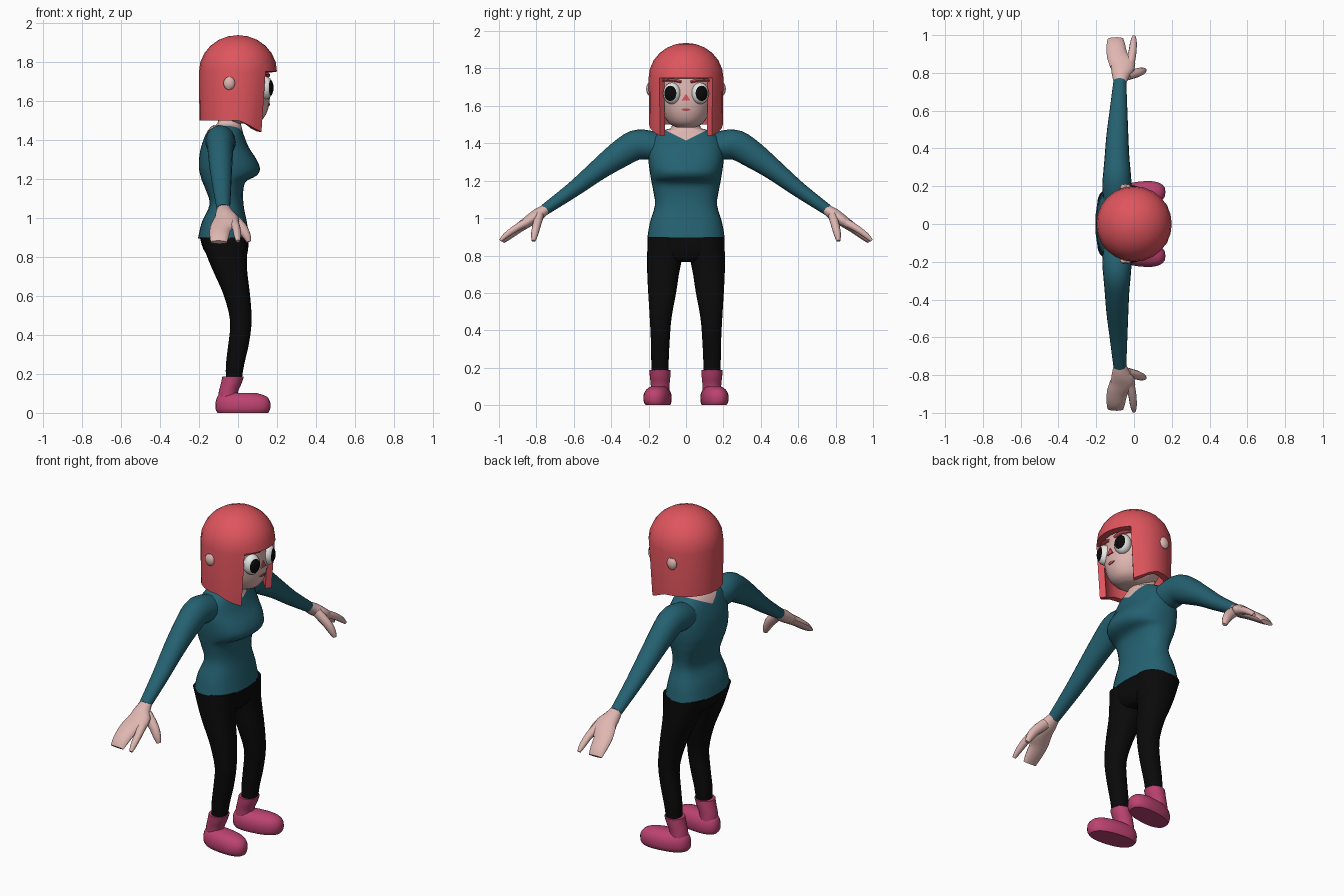
import bpy, bmesh, math
from mathutils import Vector, Matrix

if "Cube" in bpy.data.objects:
    bpy.data.objects.remove(bpy.data.objects["Cube"])


def material(name, rgb):
    m = bpy.data.materials.new(name)
    m.diffuse_color = (*rgb, 1)
    m.use_nodes = True
    m.node_tree.nodes["Principled BSDF"].inputs["Base Color"].default_value = m.diffuse_color
    return m


RED = material("hair red", (0.74, 0.09, 0.11))
SKIN = material("skin", (0.74, 0.47, 0.44))
TEAL = material("sweater teal", (0.018, 0.12, 0.165))
BLACK = material("black", (0.003, 0.003, 0.003))
PINK = material("boot pink", (0.50, 0.055, 0.16))
WHITE = material("eye white", (0.82, 0.82, 0.80))
LIP = material("lip red", (0.55, 0.08, 0.09))


def finish(name, bm, mats, mirror=False, angle=50, thickness=0):
    """Turn a bmesh into a smooth-shaded object, optionally mirrored over y = 0."""
    bmesh.ops.recalc_face_normals(bm, faces=bm.faces)
    me = bpy.data.meshes.new(name)
    bm.to_mesh(me)
    bm.free()
    for m in mats:
        me.materials.append(m)
    ob = bpy.data.objects.new(name, me)
    bpy.context.collection.objects.link(ob)
    bpy.ops.object.select_all(action='DESELECT')
    ob.select_set(True)
    bpy.context.view_layer.objects.active = ob
    if thickness:
        s = ob.modifiers.new("shell", 'SOLIDIFY')
        s.thickness, s.offset = thickness, -1
        bpy.ops.object.modifier_apply(modifier=s.name)
    bpy.ops.object.shade_smooth_by_angle(angle=math.radians(angle))
    if mirror:
        m = ob.modifiers.new("mirror", 'MIRROR')
        m.use_axis = (False, True, False)
    return ob


def smooth_rows(rows, steps):
    """Catmull-Rom interpolation between rows of section numbers."""
    out = []
    for i in range(len(rows) - 1):
        p0, p1 = rows[max(i - 1, 0)], rows[i]
        p2, p3 = rows[i + 1], rows[min(i + 2, len(rows) - 1)]
        for k in range(steps):
            t = k / steps
            out.append([0.5 * (2 * b + (c - a) * t + (2 * a - 5 * b + 4 * c - d) * t * t
                               + (3 * b - a - 3 * c + d) * t ** 3)
                        for a, b, c, d in zip(p0, p1, p2, p3)])
    return out + [list(rows[-1])]


def skin_rings(rings):
    bm = bmesh.new()
    vs = [[bm.verts.new(p) for p in r] for r in rings]
    n = len(vs[0])
    for a, b in zip(vs, vs[1:]):
        for i in range(n):
            bm.faces.new((a[i], a[(i + 1) % n], b[(i + 1) % n], b[i]))
    bm.faces.new(vs[0])
    bm.faces.new(vs[-1])
    return bm


def stack(rows, n=24, power=2.0, slant=0.0, steps=3, split=None):
    """Horizontal rings; each row is (z, xmin, xmax, ymin, ymax)."""
    rings = []
    for z, x0, x1, y0, y1 in smooth_rows(rows, steps):
        cx = (x0 + x1) / 2 if split is None else split
        ring = []
        for i in range(n):
            a = 2 * math.pi * i / n
            c, s = math.cos(a), math.sin(a)
            c = math.copysign(abs(c) ** (2 / power), c)
            s = math.copysign(abs(s) ** (2 / power), s)
            x = cx + c * ((x1 - cx) if c > 0 else (cx - x0))
            ring.append((x, (y0 + y1) / 2 + s * (y1 - y0) / 2 + slant * x, z))
        rings.append(ring)
    return skin_rings(rings)


def tube(rows, n=14, steps=3):
    """Rings across a path; each row is (x, y, z, half width along x, half thickness)."""
    rows = smooth_rows(rows, steps)
    pts = [Vector(r[:3]) for r in rows]
    rings = []
    for i, r in enumerate(rows):
        t = (pts[min(i + 1, len(pts) - 1)] - pts[max(i - 1, 0)]).normalized()
        side = Vector((1, 0, 0))
        side = (side - t * side.dot(t)).normalized()
        up = t.cross(side)
        rings.append([pts[i] + side * r[3] * math.cos(2 * math.pi * k / n)
                      + up * r[4] * math.sin(2 * math.pi * k / n) for k in range(n)])
    return skin_rings(rings)


def sym(rows):
    return [(z, a, b, -w, w) for z, a, b, w in rows]


# Sweater and neck: one body, cut along a V neckline and coloured above it
bm = stack(sym([(0.895, -0.205, 0.06, 0.207), (0.98, -0.185, 0.045, 0.192),
                (1.07, -0.145, 0.028, 0.166), (1.15, -0.168, 0.028, 0.176),
                (1.19, -0.185, 0.045, 0.184), (1.215, -0.192, 0.093, 0.188),
                (1.25, -0.20, 0.113, 0.194), (1.30, -0.20, 0.095, 0.20),
                (1.36, -0.19, 0.056, 0.20), (1.43, -0.165, 0.028, 0.178),
                (1.47, -0.135, 0.018, 0.118), (1.485, -0.105, 0.015, 0.078),
                (1.55, -0.095, 0.015, 0.07)]), n=32, power=2.4, split=-0.08)
for s in (-1, 1):
    bmesh.ops.bisect_plane(bm, geom=bm.verts[:] + bm.edges[:] + bm.faces[:],
                           plane_co=(0, 0, 1.415), plane_no=(0, 0.5 * s, -1))
for f in bm.faces:
    c = f.calc_center_median()
    f.material_index = int(c.z > 1.415 + 0.5 * abs(c.y))
finish("sweater_and_neck", bm, [TEAL, SKIN])

# Sleeves
finish("sleeve", tube([(-0.085, 0.12, 1.375, 0.075, 0.07), (-0.09, 0.20, 1.39, 0.078, 0.078),
                       (-0.09, 0.27, 1.39, 0.073, 0.08), (-0.09, 0.36, 1.337, 0.065, 0.072),
                       (-0.088, 0.47, 1.257, 0.058, 0.056), (-0.082, 0.60, 1.155, 0.047, 0.042),
                       (-0.075, 0.755, 1.045, 0.034, 0.03)], n=20), [TEAL], mirror=True)

# Hands: mitten, index finger and thumb
finish("palm_and_fingers", tube([(-0.075, 0.73, 1.06, 0.028, 0.024), (-0.07, 0.79, 1.02, 0.048, 0.034),
                                 (-0.06, 0.84, 0.985, 0.068, 0.031), (-0.088, 0.89, 0.95, 0.056, 0.026),
                                 (-0.096, 0.95, 0.905, 0.049, 0.022),
                                 (-0.098, 0.98, 0.875, 0.042, 0.012)]), [SKIN], mirror=True)
finish("index_finger", tube([(-0.03, 0.83, 0.988, 0.03, 0.025), (-0.01, 0.90, 0.952, 0.022, 0.02),
                             (-0.003, 0.96, 0.91, 0.018, 0.016),
                             (0.0, 0.992, 0.88, 0.010, 0.009)], n=10), [SKIN], mirror=True)
finish("thumb", tube([(-0.04, 0.785, 1.01, 0.03, 0.025), (0.015, 0.80, 0.955, 0.028, 0.023),
                      (0.043, 0.81, 0.91, 0.022, 0.019),
                      (0.056, 0.815, 0.878, 0.012, 0.010)], n=10), [SKIN], mirror=True)

# Trousers
finish("trouser_seat", stack(sym([(0.765, -0.10, 0.02, 0.07), (0.79, -0.14, 0.04, 0.14),
                                  (0.84, -0.178, 0.052, 0.19), (0.91, -0.198, 0.055, 0.20)]),
                             power=2.4), [BLACK])
finish("trouser_leg", stack([(0.165, -0.062, 0.018, 0.095, 0.184), (0.25, -0.062, 0.032, 0.092, 0.186),
                             (0.35, -0.05, 0.055, 0.087, 0.188), (0.47, -0.04, 0.07, 0.077, 0.194),
                             (0.60, -0.072, 0.062, 0.053, 0.202), (0.70, -0.115, 0.05, 0.038, 0.207),
                             (0.78, -0.15, 0.045, 0.022, 0.208), (0.90, -0.195, 0.052, 0.005, 0.205)],
                            power=2.3), [BLACK], mirror=True)

# Boots
finish("boot_shaft", stack([(0.04, -0.105, 0.0, 0.085, 0.19), (0.10, -0.10, -0.002, 0.088, 0.188),
                            (0.15, -0.088, 0.018, 0.084, 0.193), (0.187, -0.08, 0.03, 0.083, 0.196)]),
       [PINK], mirror=True)
finish("boot_foot", stack([(0.0, -0.105, 0.155, 0.085, 0.21), (0.02, -0.115, 0.165, 0.078, 0.22),
                           (0.055, -0.115, 0.165, 0.078, 0.22), (0.085, -0.105, 0.145, 0.092, 0.205),
                           (0.102, -0.085, 0.095, 0.118, 0.178)], power=2.4, slant=0.12),
       [PINK], mirror=True)

# Head
finish("head", stack(sym([(1.485, -0.05, 0.085, 0.05), (1.505, -0.09, 0.125, 0.088),
                          (1.55, -0.13, 0.152, 0.12), (1.62, -0.15, 0.164, 0.143),
                          (1.70, -0.15, 0.158, 0.153), (1.80, -0.13, 0.14, 0.14),
                          (1.88, -0.07, 0.08, 0.075)]), power=2.1), [SKIN])

# Hair: dome with a fringe edge, and a skirt left open over the face
R, ZC, N = 0.2, 1.75, 24
bm = bmesh.new()
rows = []
for k in range(6):
    e = math.radians(15 * k)
    rows.append([bm.verts.new((R * math.cos(e) * math.cos(2 * math.pi * i / N),
                               R * math.cos(e) * math.sin(2 * math.pi * i / N),
                               ZC + 0.187 * math.sin(e))) for i in range(N)])
for a, b in zip(rows, rows[1:]):
    for i in range(N):
        bm.faces.new((a[i], a[(i + 1) % N], b[(i + 1) % N], b[i]))
top = bm.verts.new((0, 0, ZC + 0.187))
for i in range(N):
    bm.faces.new((rows[-1][i], rows[-1][(i + 1) % N], top))
low = []
for i in range(3, N - 2):
    v = rows[0][i].co
    low.append(bm.verts.new((v.x * (0.85 if v.x > 0.1 else 0.99), v.y * 0.985,
                             1.5 - 0.42 * max(v.x, 0))))
for j in range(len(low) - 1):
    bm.faces.new((low[j], low[j + 1], rows[0][j + 4], rows[0][j + 3]))
finish("hair", bm, [RED], thickness=0.035, angle=40)


def ball(name, loc, scale, mats, turn=0, seg=20, rings=16, pupil=None):
    """Ellipsoid with its pole facing +x; the cap beyond `pupil` gets the second colour."""
    bm = bmesh.new()
    bmesh.ops.create_uvsphere(bm, u_segments=seg, v_segments=rings, radius=1)
    bm.transform(Matrix.Rotation(math.pi / 2, 4, 'Y'))
    if pupil:
        for f in bm.faces:
            f.material_index = int(f.calc_center_median().x > pupil)
    bm.transform(Matrix.Translation(loc) @ Matrix.Rotation(turn, 4, 'Z') @ Matrix.Diagonal((*scale, 1)))
    return finish(name, bm, mats, mirror=True)


# Eyes and ears
ball("eye", (0.14, 0.075, 1.667), (0.042, 0.048, 0.058), [WHITE, BLACK], turn=0.3, pupil=0.7)
ball("ear", (-0.045, 0.195, 1.69), (0.03, 0.018, 0.036), [SKIN], seg=10, rings=6)


def plate(name, outline, depth, mat, mirror=False):
    """Thin plate from (x, y, z) outline points, pushed out along +x."""
    bm = bmesh.new()
    f = bm.faces.new([bm.verts.new(p) for p in outline])
    ext = bmesh.ops.extrude_face_region(bm, geom=[f])
    bmesh.ops.translate(bm, vec=(depth, 0, 0),
                        verts=[v for v in ext["geom"] if isinstance(v, bmesh.types.BMVert)])
    finish(name, bm, [mat], mirror, angle=30)


# Eyebrows, nose and mouth
finish("eyebrow", tube([(0.153, 0.025, 1.728, 0.012, 0.007), (0.147, 0.07, 1.738, 0.014, 0.008),
                        (0.118, 0.12, 1.736, 0.012, 0.006)], n=8), [RED], mirror=True)
plate("nose", [(0.161, -0.022, 1.63), (0.161, 0.022, 1.63), (0.160, 0, 1.666)], 0.008, RED)
plate("mouth", [(0.153, -0.027, 1.582), (0.155, -0.012, 1.573), (0.155, 0.012, 1.573),
                (0.153, 0.027, 1.582), (0.157, 0.01, 1.586), (0.157, -0.01, 1.586)], 0.007, LIP)
